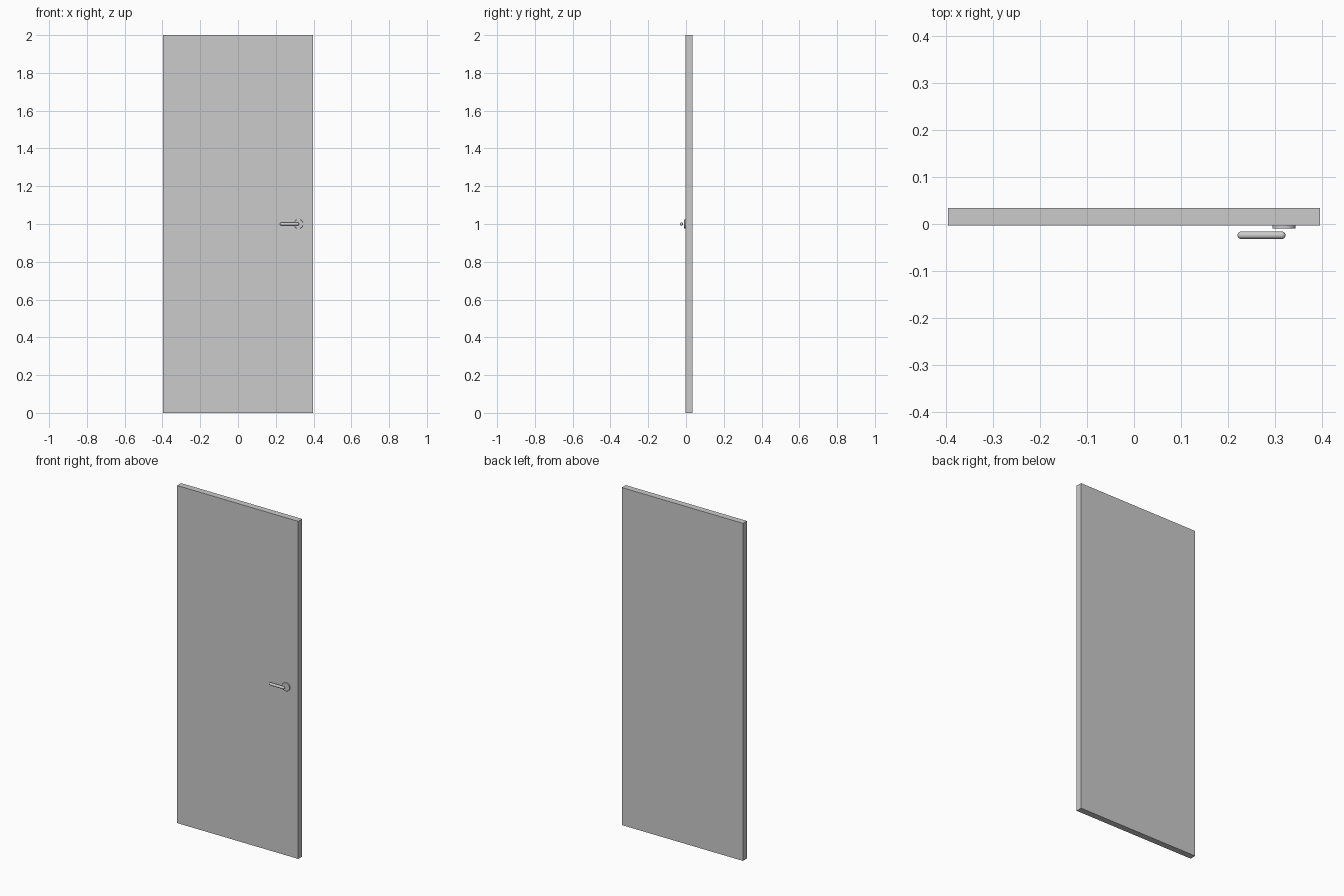
import bpy, math
from mathutils import Matrix

if "Cube" in bpy.data.objects:
    bpy.data.objects.remove(bpy.data.objects["Cube"])

def cylinder(name, radius, depth, location, rotation, bevel, segments):
    bpy.ops.mesh.primitive_cylinder_add(vertices=32, radius=radius, depth=depth,
                                        location=location, rotation=rotation)
    ob = bpy.context.object
    ob.name = name
    mod = ob.modifiers.new("rounded_rim", 'BEVEL')
    mod.width = bevel
    mod.segments = segments
    mod.limit_method = 'ANGLE'
    mod.angle_limit = math.radians(40)
    bpy.ops.object.shade_smooth_by_angle(angle=math.radians(40))
    return ob

# Door panel
bpy.ops.mesh.primitive_cube_add(size=1, location=(0, 0.0155, 1))
panel = bpy.context.object
panel.name = "door_panel"
panel.data.transform(Matrix.Diagonal((0.794, 0.037, 2, 1)))

# Round rose plate on the front face
cylinder("handle_rose", 0.025, 0.008, (0.32, -0.006, 1),
         (math.radians(90), 0, 0), 0.002, 3)

# Lever bar with rounded ends, standing just off the rose
cylinder("handle_lever", 0.008, 0.102, (0.272, -0.024, 1),
         (0, math.radians(90), 0), 0.0075, 5)
